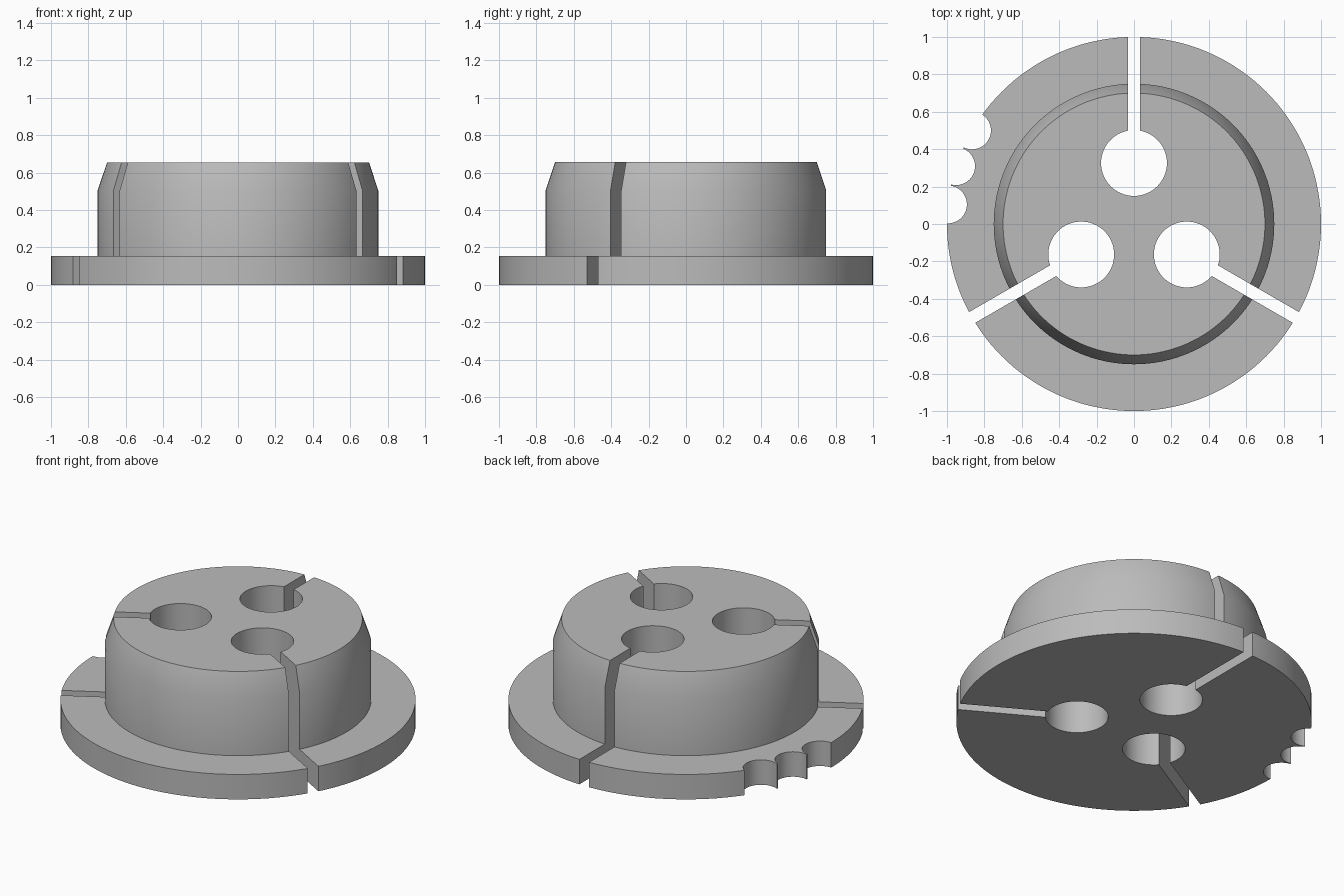
import bpy, bmesh
from math import sin, cos, pi, radians
from mathutils import Matrix

cube = bpy.data.objects.get("Cube")
if cube:
    bpy.data.objects.remove(cube, do_unlink=True)

grey = bpy.data.materials.new("plain grey")
grey.use_nodes = True
colour = (0.5, 0.5, 0.5, 1)
grey.diffuse_color = colour
grey.node_tree.nodes["Principled BSDF"].inputs["Base Color"].default_value = colour


def make_object(name, bm):
    mesh = bpy.data.meshes.new(name)
    bmesh.ops.recalc_face_normals(bm, faces=bm.faces)
    bm.to_mesh(mesh)
    bm.free()
    mesh.materials.append(grey)
    obj = bpy.data.objects.new(name, mesh)
    bpy.context.collection.objects.link(obj)
    return obj


def turned(name, profile, steps=144):
    """Solid of revolution from (radius, height) pairs, capped at both ends."""
    bm = bmesh.new()
    rings = [[bm.verts.new((r * cos(2 * pi * i / steps), r * sin(2 * pi * i / steps), z))
              for i in range(steps)] for r, z in profile]
    for low, high in zip(rings, rings[1:]):
        for i in range(steps):
            j = (i + 1) % steps
            bm.faces.new((low[i], low[j], high[j], high[i]))
    bm.faces.new(rings[0][::-1])
    bm.faces.new(rings[-1])
    return make_object(name, bm)


def cut(target, cutter):
    cutter.hide_render = True
    mod = target.modifiers.new(cutter.name, 'BOOLEAN')
    mod.operation = 'DIFFERENCE'
    mod.solver = 'EXACT'
    mod.object = cutter
    bpy.ops.object.select_all(action='DESELECT')
    target.select_set(True)
    bpy.context.view_layer.objects.active = target
    bpy.ops.object.modifier_apply(modifier=mod.name)
    bpy.data.objects.remove(cutter, do_unlink=True)


def cylinder_cutter(name, radius, distance, angle):
    obj = turned(name, [(radius, -0.2), (radius, 0.9)], 64)
    obj.data.transform(Matrix.Translation((distance * cos(angle), distance * sin(angle), 0)))
    return obj


def slot_cutter(name, angle, start=0.35, end=1.2, width=0.066):
    bm = bmesh.new()
    place = (Matrix.Rotation(angle, 4, 'Z')
             @ Matrix.Translation(((start + end) / 2, 0, 0.35))
             @ Matrix.Diagonal((end - start, width, 1.1, 1)))
    bmesh.ops.create_cube(bm, size=1, matrix=place)
    return make_object(name, bm)


# Flange and raised hub with a tapered top
plug = turned("flanged_hub", [(1, 0), (1, 0.155), (0.75, 0.155), (0.75, 0.505), (0.7, 0.655)])

# Three wire holes, each opened to the rim by a slot
for degrees in (90, 210, 330):
    angle = radians(degrees)
    cut(plug, cylinder_cutter("hole_cutter", 0.176, 0.326, angle))
    cut(plug, slot_cutter("slot_cutter", angle))

# Three scallops in the flange edge
for degrees in (150, 162, 174):
    cut(plug, cylinder_cutter("scallop_cutter", 0.101, 1, radians(degrees)))

bpy.ops.object.shade_smooth_by_angle(angle=radians(30))
